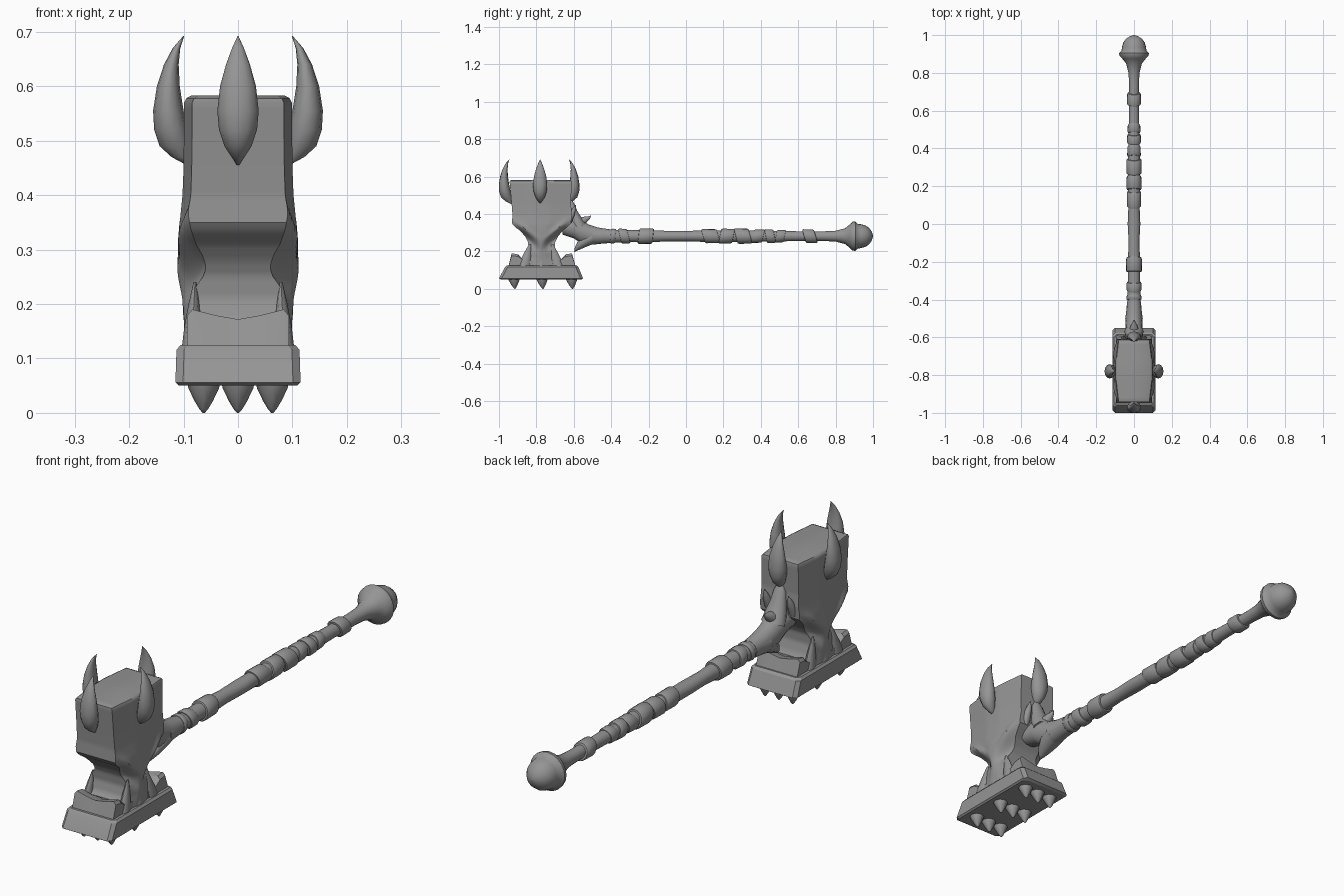
import bpy, bmesh, math
from mathutils import Vector, Matrix

if "Cube" in bpy.data.objects:
    bpy.data.objects.remove(bpy.data.objects["Cube"])

grey = bpy.data.materials.new("dark grey stone")
grey.diffuse_color = (0.3, 0.3, 0.3, 1)
grey.use_nodes = True
grey.node_tree.nodes["Principled BSDF"].inputs["Base Color"].default_value = grey.diffuse_color


def finish(name, bm, angle=40):
    bmesh.ops.remove_doubles(bm, verts=bm.verts, dist=1e-5)
    bmesh.ops.recalc_face_normals(bm, faces=bm.faces)
    mesh = bpy.data.meshes.new(name)
    bm.to_mesh(mesh)
    bm.free()
    mesh.materials.append(grey)
    ob = bpy.data.objects.new(name, mesh)
    bpy.context.collection.objects.link(ob)
    bpy.ops.object.select_all(action='DESELECT')
    bpy.context.view_layer.objects.active = ob
    ob.select_set(True)
    bpy.ops.object.shade_smooth_by_angle(angle=math.radians(angle))
    return ob


def loft(name, rings, angle=40):
    """Skin a list of closed rings and cap both ends."""
    bm = bmesh.new()
    vs = [[bm.verts.new(p) for p in r] for r in rings]
    n = len(rings[0])
    for a, b in zip(vs, vs[1:]):
        for i in range(n):
            j = (i + 1) % n
            bm.faces.new((a[i], a[j], b[j], b[i]))
    bm.faces.new(vs[0])
    bm.faces.new(vs[-1])
    return finish(name, bm, angle)


def circle(c, rx, rz, n=16, tilt=0.0):
    """Ring around the y axis, optionally slanted along y."""
    out = []
    for i in range(n):
        a = 2 * math.pi * i / n
        x, z = rx * math.cos(a), rz * math.sin(a)
        out.append((c[0] + x, c[1] + tilt * z, c[2] + z))
    return out


def interp(table, t):
    for a, b in zip(table, table[1:]):
        if t <= b[0]:
            k = (t - a[0]) / (b[0] - a[0])
            return [p + (q - p) * k for p, q in zip(a, b)]
    return list(table[-1])


def prism(name, profile, half, bevel=0.006):
    """Extrude a (y, z) outline across x."""
    bm = bmesh.new()
    f = bm.faces.new([bm.verts.new((-half, y, z)) for y, z in profile])
    g = bmesh.ops.extrude_face_region(bm, geom=[f])
    bmesh.ops.translate(bm, vec=(2 * half, 0, 0),
                        verts=[v for v in g['geom'] if isinstance(v, bmesh.types.BMVert)])
    bmesh.ops.bevel(bm, geom=bm.edges[:], offset=bevel, segments=1, affect='EDGES')
    return finish(name, bm)


# Hammer head: z, front y, back y, half width; sides carved with brows and sockets
levels = [(.11, -.90, -.65, .098), (.14, -.875, -.672, .097), (.17, -.85, -.69, .096),
          (.21, -.84, -.702, .098), (.25, -.845, -.70, .102), (.28, -.86, -.685, .106),
          (.31, -.885, -.66, .108), (.335, -.92, -.63, .108), (.35, -.93, -.615, .107),
          (.40, -.928, -.61, .102), (.45, -.932, -.615, .100), (.57, -.943, -.612, .099),
          (.578, -.942, -.614, .095), (.583, -.93, -.626, .086)]


def bell(v, s):
    return math.exp(-(v / s) ** 2)


def head_ring(z, cols=26):
    _, yf, yb, w = interp(levels, z)
    right = []
    for i in range(cols + 1):
        t = 2 * i / cols - 1
        y = yf + (yb - yf) * (t + 1) / 2
        d = abs(y + .775)
        x = w * (1 - .15 * max(0, abs(t) - .25) / .75)
        s = z - (.255 + .75 * d)
        fade = bell(d - .085, .055)
        x += .012 * bell(s, .018) * fade - .030 * bell(s + .045, .026) * fade
        if z < .36:
            x += .008 * bell(d, .024) * bell(z - .23, .07)
        right.append((x, y, z))
    return right + [(-x, y, z) for x, y, z in reversed(right)]


zs = [.11 + .46 * i / 46 for i in range(47)] + [.578, .583]
loft("hammer_head", [head_ring(z) for z in zs], 35)

# Striking plate with sloped sides and chamfered corners
def plate_ring(z, hx, y0, y1, c=.014):
    return [(-hx + c, y0, z), (hx - c, y0, z), (hx, y0 + c, z), (hx, y1 - c, z),
            (hx - c, y1, z), (-hx + c, y1, z), (-hx, y1 - c, z), (-hx, y0 + c, z)]


loft("striking_plate", [plate_ring(.05, .108, -.99, -.56), plate_ring(.056, .115, -1, -.55),
                        plate_ring(.116, .113, -.968, -.575),
                        plate_ring(.125, .105, -.958, -.585)], 25)

# Raised lips on the plate: dipped in the middle, at the front and the back
def lip(name, outer, crest, inner):
    rings = []
    for x, dip in ((-.094, .012), (-.084, 0), (-.04, .011), (0, .018),
                   (.04, .011), (.084, 0), (.094, .012)):
        rings.append([(x, outer, .12), (x, crest, .19 - dip),
                      (x, crest + (inner - crest) * .3, .185 - dip),
                      (x, crest + (inner - crest) * .55, .155), (x, inner, .15), (x, inner, .12)])
    loft(name, rings, 30)


lip("front_lip", -.95, -.932, -.82)
lip("back_lip", -.59, -.61, -.72)

# Side roots where the neck spreads onto the plate
for sx in (-1, 1):
    for y in (-.865, -.775, -.685):
        lean = (-.775 - y) * .35
        rings = [circle((0, 0, 0), r, r * 1.25, 8) for r in (.026, .022, .014, .004)]
        rings = [[(sx * (.085 - k * .002) + px * .7, y + lean * k / 3 + pz, .12 + .04 * k)
                  for px, _, pz in r] for k, r in enumerate(rings)]
        loft("neck_root", rings, 60)

# Horns: z, inner reach, outer reach, half width
horn = [(.455, .086, .094, .002), (.47, .086, .122, .012), (.49, .088, .144, .025),
        (.52, .093, .154, .035), (.555, .100, .156, .038), (.60, .107, .149, .033),
        (.64, .109, .136, .022), (.67, .106, .120, .011), (.692, .099, .101, .001)]


def make_horn(name, cx, cy, ang):
    rot = Matrix.Rotation(ang, 3, 'Z')
    rings = []
    for z, a, b, w in horn:
        ring = []
        for i in range(12):
            t = 2 * math.pi * i / 12
            v = rot @ Vector(((a + b) / 2 + (b - a) / 2 * math.cos(t), w * math.sin(t), z))
            ring.append(v + Vector((cx, cy, 0)))
        rings.append(ring)
    loft(name, rings, 50)


make_horn("right_horn", 0, -.78, 0)
make_horn("left_horn", 0, -.78, math.pi)
make_horn("front_horn", 0, -.845, -math.pi / 2)
make_horn("back_horn", 0, -.725, math.pi / 2)

# Spikes under the plate
for x in (-.063, 0, .063):
    for y in (-.92, -.77, -.612):
        rings = []
        for z, r in ((.055, .03), (.045, .028), (.022, .017), (.007, .008), (.0, .002)):
            rings.append([(x + px, y + pz + (.05 - z) * .1, z)
                          for px, _, pz in circle((0, 0, 0), r, r, 8)])
        loft("spike", rings, 50)

# Handle shaft with pommel: y, radius
Z = .282
shaft = [(-.50, .046), (-.42, .036), (-.33, .032), (-.2, .033), (-.1, .028), (0, .028),
         (.08, .030), (.3, .032), (.5, .028), (.6, .026), (.74, .026), (.80, .029),
         (.85, .042), (.875, .062), (.89, .077), (.905, .079), (.918, .066),
         (.935, .064), (.96, .057), (.98, .043), (.993, .024), (1.0, .004)]
loft("handle", [circle((0, y, Z), r * (1.2 if abs(y) < .06 else 1), r, 20)
                for y, r in shaft], 40)

# Leather wraps: start, end, radius, slant
for y0, y1, r, tilt in ((-.405, -.375, .040, .1), (-.355, -.305, .040, -.25),
                        (-.255, -.175, .042, .12), (.09, .175, .038, -.3),
                        (.18, .255, .040, .2), (.265, .345, .041, -.25),
                        (.355, .415, .036, .25), (.425, .475, .037, -.2),
                        (.48, .53, .034, .2), (.63, .695, .037, -.3)):
    e = .008
    loft("handle_wrap", [circle((0, y, Z), q, q, 16, tilt) for y, q in
                         ((y0, r - .013), (y0 + .002, r - .003), (y0 + e, r),
                          (y1 - e, r - .001), (y1 - .002, r - .004), (y1, r - .014))], 40)

# Collar gripping the head: y, center z, x radius, z radius
collar = [(-.41, Z, .037, .037), (-.47, .284, .041, .044), (-.52, .290, .044, .054),
          (-.56, .305, .046, .062), (-.60, .325, .048, .055), (-.66, .335, .050, .045)]
loft("collar", [circle((0, y, z), rx, rz) for y, z, rx, rz in collar], 60)


# Claws: tapered tubes along (y, z, radius) paths
def claw(name, path, x=0, wide=1.0):
    rings = []
    for i, (y, z, r) in enumerate(path):
        a, b = path[max(i - 1, 0)], path[min(i + 1, len(path) - 1)]
        d = Vector((0, b[0] - a[0], b[1] - a[1])).normalized()
        side = Vector((0, -d.z, d.y))
        rings.append([Vector((x, y, z)) + Vector((1, 0, 0)) * r * wide * math.cos(k * math.pi / 5)
                      + side * r * math.sin(k * math.pi / 5) for k in range(10)])
    loft(name, rings, 60)


claw("upper_claw", [(-.585, .335, .035), (-.56, .36, .026), (-.535, .373, .016),
                    (-.518, .382, .008), (-.508, .392, .001)])
claw("lower_claw", [(-.50, .275, .036), (-.54, .255, .032), (-.565, .235, .024),
                    (-.585, .215, .013), (-.597, .198, .001)], 0, 1.3)
claw("back_spine", [(-.625, .49, .006), (-.615, .45, .02), (-.605, .41, .026),
                    (-.59, .37, .034), (-.57, .33, .04)], 0, 1.3)
for sx in (-1, 1):
    claw("back_thorn", [(-.63, .36, .02), (-.61, .40, .016), (-.597, .43, .009),
                        (-.59, .45, .001)], sx * .055)
